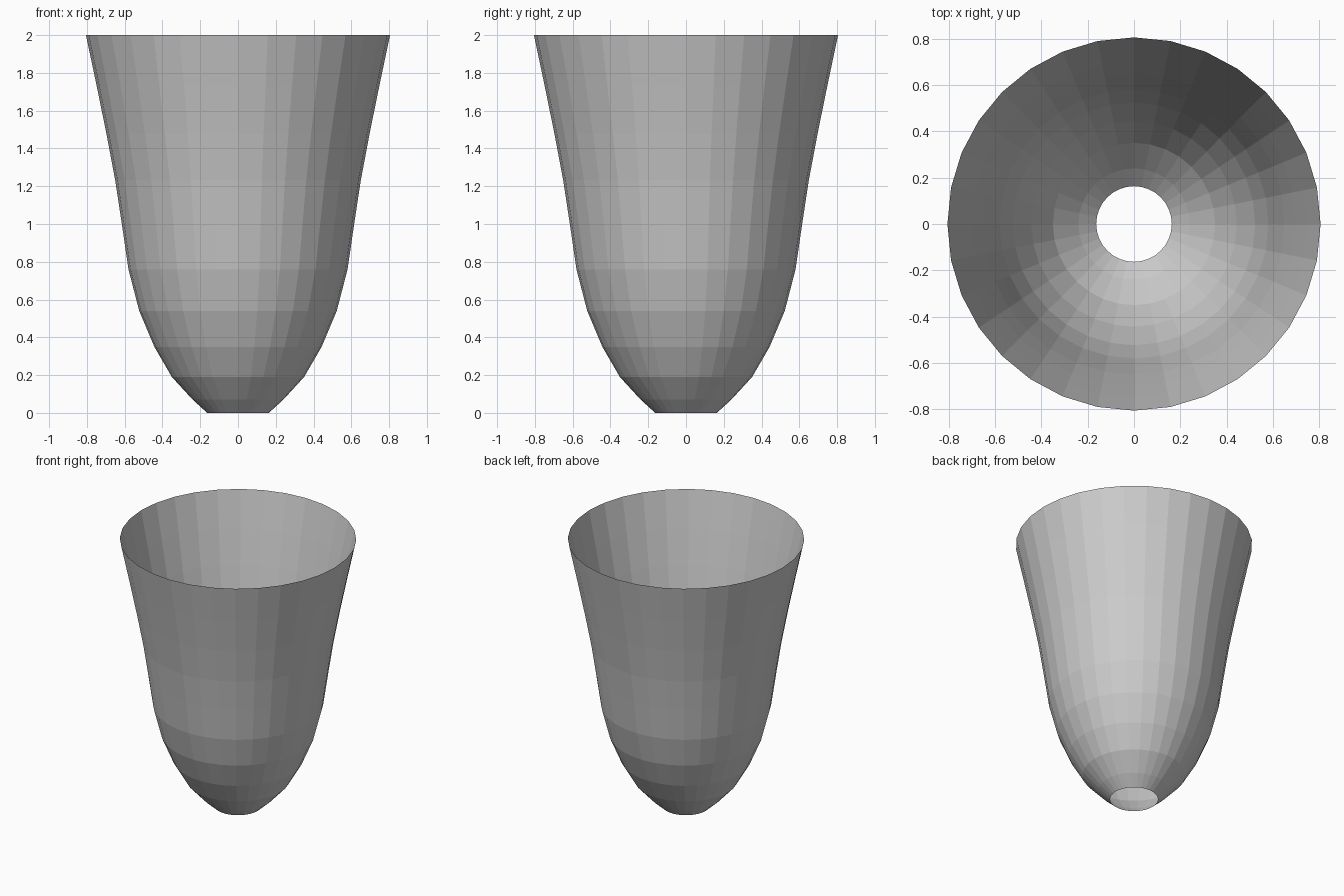
import bpy, bmesh
from math import cos, sin, tau

if "Cube" in bpy.data.objects:
    bpy.data.objects.remove(bpy.data.objects["Cube"])

SIDES = 32
# (radius, height) from the bottom hole up to the open rim
PROFILE = [(0.163, 0), (0.24, 0.07), (0.35, 0.19), (0.443, 0.35), (0.523, 0.54),
           (0.58, 0.76), (0.615, 1.0), (0.65, 1.23), (0.697, 1.48),
           (0.748, 1.73), (0.805, 2.0)]

# Open, single-walled cup made by revolving the profile
bm = bmesh.new()
rings = [[bm.verts.new((r * cos(tau * i / SIDES), r * sin(tau * i / SIDES), z))
          for i in range(SIDES)] for r, z in PROFILE]
for low, high in zip(rings, rings[1:]):
    for i in range(SIDES):
        j = (i + 1) % SIDES
        bm.faces.new((low[i], low[j], high[j], high[i]))

mesh = bpy.data.meshes.new("cup_shell")
bm.to_mesh(mesh)
bm.free()
bpy.context.collection.objects.link(bpy.data.objects.new("cup_shell", mesh))
